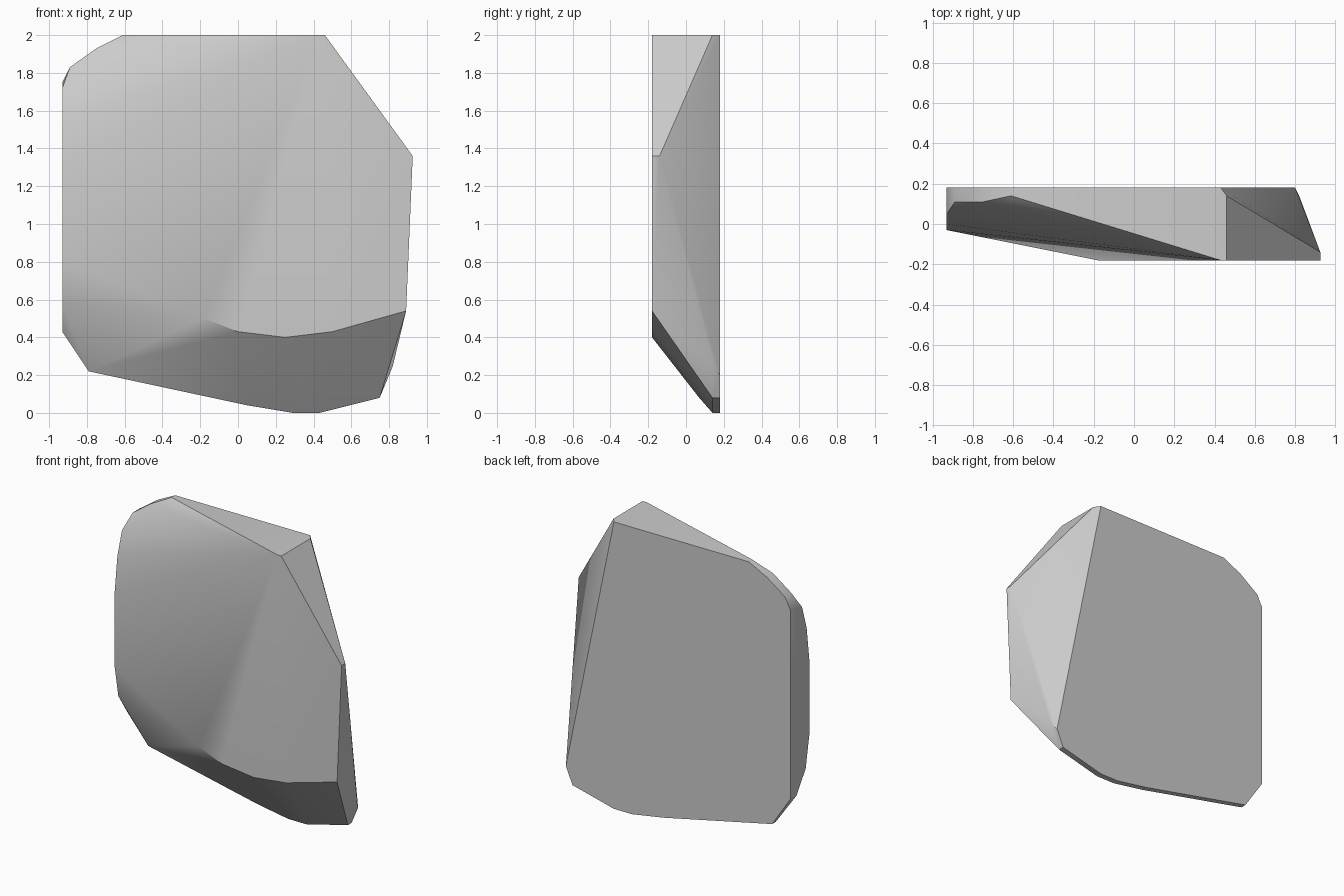
import bpy
import bmesh
import math

cube = bpy.data.objects.get("Cube")
if cube:
    bpy.data.objects.remove(cube, do_unlink=True)

BACK, FRONT, LEFT_SIDE, RIM = 0.18, -0.18, -0.93, 0.14


def make_material(name, colour):
    material = bpy.data.materials.new(name)
    material.use_nodes = True
    material.diffuse_color = colour
    shader = material.node_tree.nodes["Principled BSDF"]
    shader.inputs["Base Color"].default_value = colour
    shader.inputs["Roughness"].default_value = 0.8
    return material


def upright_outline(points, depth):
    """Place x, z pairs on a plane facing the front."""
    return [(x, depth, z) for x, z in points]


def side_outline(points, across):
    """Place y, z pairs on a plane facing sideways."""
    return [(across, y, z) for y, z in points]


def hull_object(name, points, material, smooth_angle):
    """Wrap the outlines in one tight convex skin."""
    bm = bmesh.new()
    for point in points:
        bm.verts.new(point)
    result = bmesh.ops.convex_hull(bm, input=list(bm.verts))
    unused = set(result["geom_interior"]) | set(result["geom_unused"])
    loose = [v for v in bm.verts if v in unused or not v.link_faces]
    bmesh.ops.delete(bm, geom=loose, context="VERTS")
    # Merge the triangles lying on the flat faces
    bmesh.ops.dissolve_limit(bm, angle_limit=math.radians(0.5),
                             verts=list(bm.verts), edges=list(bm.edges))
    bmesh.ops.recalc_face_normals(bm, faces=list(bm.faces))

    mesh = bpy.data.meshes.new(name)
    bm.to_mesh(mesh)
    bm.free()
    mesh.materials.append(material)
    obj = bpy.data.objects.new(name, mesh)
    bpy.context.collection.objects.link(obj)

    bpy.ops.object.select_all(action="DESELECT")
    obj.select_set(True)
    bpy.context.view_layer.objects.active = obj
    bpy.ops.object.shade_smooth_by_angle(angle=math.radians(smooth_angle))
    return obj


# Broad flat back of the slab
back = upright_outline([
    (-0.61, 2), (0.43, 2), (0.8, 0.2), (0.75, 0.08), (0.43, 0), (0.29, 0),
    (0.05, 0.04), (-0.79, 0.22), (LEFT_SIDE, 0.43), (LEFT_SIDE, 1.75),
    (-0.89, 1.83), (-0.75, 1.93)], BACK)

# Flat front face with its curved lower edge
front = upright_outline([
    (0.43, 2), (0.46, 2), (0.925, 1.36), (0.89, 0.54), (0.5, 0.43),
    (0.25, 0.4), (0, 0.43), (-0.18, 0.5)], FRONT)

# Narrow left side, bulging forward in the middle
left_side = side_outline([
    (0.05, 1.72), (0, 1.56), (-0.03, 1.32), (-0.03, 0.8),
    (0.01, 0.58), (0.11, 0.43)], LEFT_SIDE)

# Thin rim around the underside and the upper right corner
rim = upright_outline([
    (0.46, 2), (-0.61, 2), (0.82, 0.25), (0.75, 0.08), (0.43, 0),
    (0.29, 0), (0.05, 0.04), (-0.79, 0.22)], RIM)

# Chipped corners
chips = [(0.925, -RIM, 1.36), (-0.89, 0.11, 1.83), (-0.75, 0.11, 1.93),
         (0.35, 0.07, 0.08)]

stone = make_material("stone grey", (0.6, 0.6, 0.6, 1))
hull_object("stone_slab", back + front + left_side + rim + chips, stone, 30)
